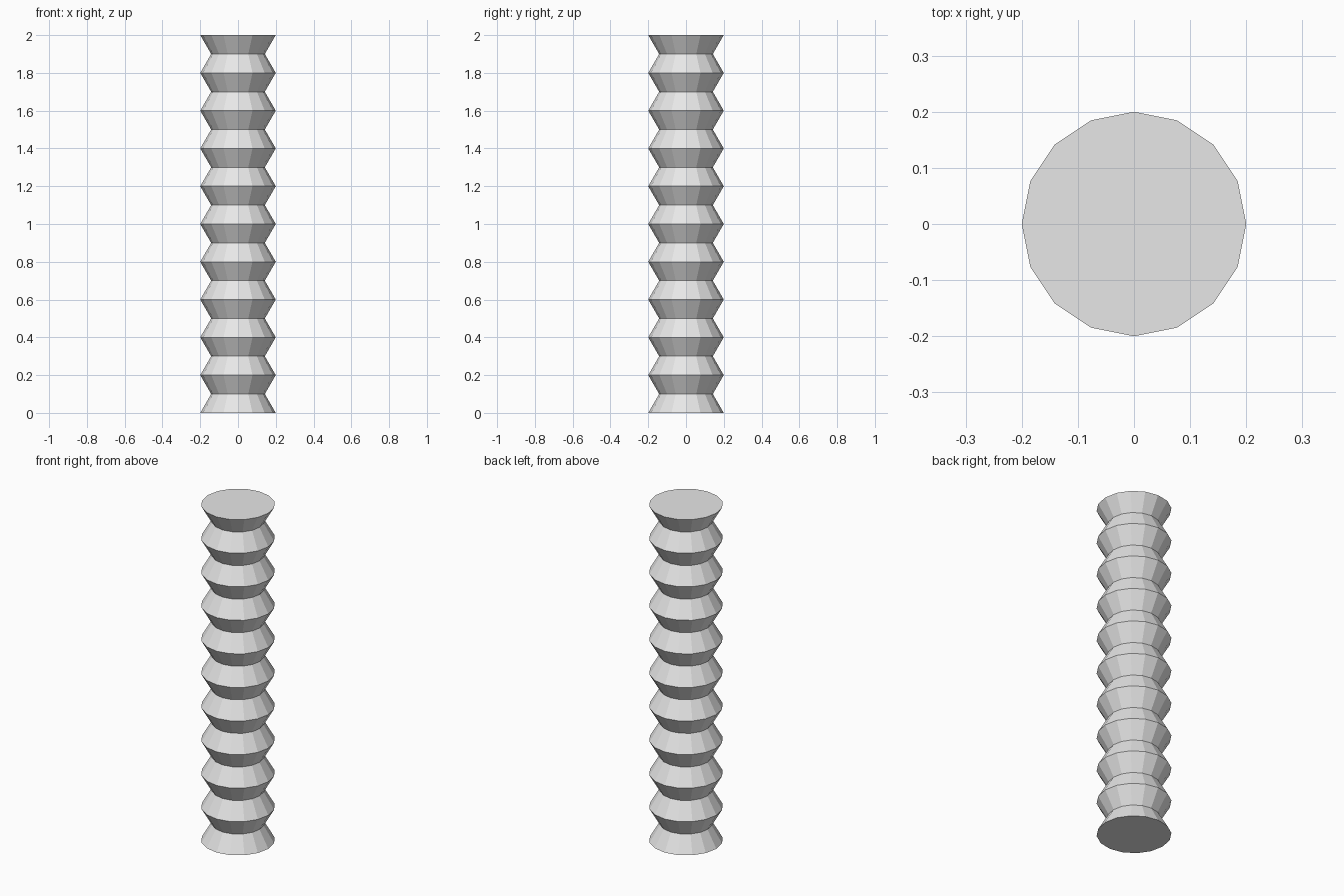
import bpy
import bmesh
import math

cube = bpy.data.objects.get("Cube")
if cube:
    bpy.data.objects.remove(cube, do_unlink=True)

SIDES = 16
RINGS = 21
HEIGHT = 2.0
RIDGE_RADIUS = 0.2
WAIST_RADIUS = 0.142

# Plain grey material
grey = bpy.data.materials.new("light_grey")
grey.use_nodes = True
colour = (0.8, 0.8, 0.8, 1.0)
grey.diffuse_color = colour
grey.node_tree.nodes["Principled BSDF"].inputs["Base Color"].default_value = colour

# Stacked rings alternating between ridge and waist
bm = bmesh.new()
rings = []
for i in range(RINGS):
    radius = WAIST_RADIUS if i % 2 else RIDGE_RADIUS
    z = HEIGHT * i / (RINGS - 1)
    rings.append([
        bm.verts.new((radius * math.cos(math.tau * k / SIDES),
                      radius * math.sin(math.tau * k / SIDES), z))
        for k in range(SIDES)])

# Flat side faces between neighbouring rings
for low, high in zip(rings, rings[1:]):
    for k in range(SIDES):
        n = (k + 1) % SIDES
        bm.faces.new((low[k], low[n], high[n], high[k]))

# End caps
bm.faces.new(rings[0][::-1])
bm.faces.new(rings[-1])

mesh = bpy.data.meshes.new("ridged_column")
bm.to_mesh(mesh)
bm.free()
mesh.materials.append(grey)
column = bpy.data.objects.new("ridged_column", mesh)
bpy.context.collection.objects.link(column)
